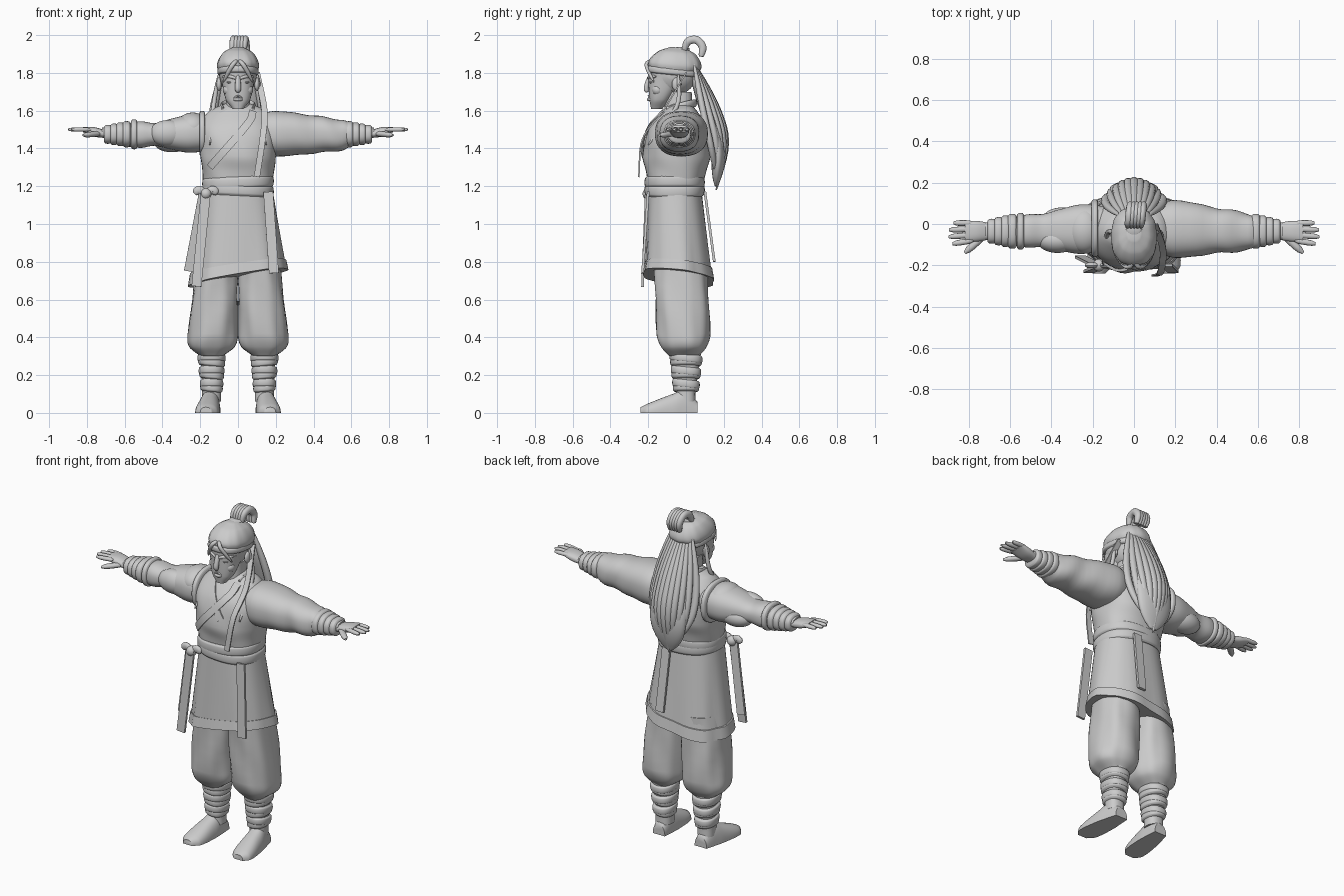
import bpy
import bmesh
from math import sin, cos, pi, radians, copysign
from mathutils import Vector
from mathutils.bvhtree import BVHTree

default_cube = bpy.data.objects.get("Cube")
if default_cube:
    bpy.data.objects.remove(default_cube, do_unlink=True)

colour = (.6, .6, .6, 1)
grey = bpy.data.materials.new("light grey")
grey.use_nodes = True
grey.diffuse_color = colour
grey.node_tree.nodes["Principled BSDF"].inputs["Base Color"].default_value = colour
SIDES = {"left": 1, "right": -1}
SIDEWAYS, FORWARD, UPRIGHT = Vector((1, 0, 0)), Vector((0, 1, 0)), Vector((0, 0, 1))


# ---- helpers ----
def skin(name, rings, side=1):
    """Join rings of points into a closed, smooth shaded surface."""
    bm = bmesh.new()
    loops = [[bm.verts.new((side * point.x, point.y, point.z)) for point in ring] for ring in rings]
    for lower, upper in zip(loops, loops[1:]):
        for i in range(len(lower)):
            bm.faces.new((lower[i - 1], lower[i], upper[i], upper[i - 1]))
    bm.faces.new(loops[0])
    bm.faces.new(loops[-1])
    bmesh.ops.recalc_face_normals(bm, faces=bm.faces)
    mesh = bpy.data.meshes.new(name)
    bm.to_mesh(mesh)
    bm.free()
    mesh.materials.append(grey)
    mesh.shade_smooth()
    mesh.set_sharp_from_angle(angle=radians(50))
    bpy.context.collection.objects.link(bpy.data.objects.new(name, mesh))
    return mesh


def resample(keys, steps=6):
    """Smooth curve through keys; the first value of each key is the parameter."""
    keys = [Vector(key) for key in keys]
    last = len(keys) - 1

    def slope(i):
        before, after = keys[max(i - 1, 0)], keys[min(i + 1, last)]
        return (after - before) / (after[0] - before[0])

    result = []
    for i in range(last):
        start, end = keys[i], keys[i + 1]
        span = end[0] - start[0]
        for k in range(steps):
            t = k / steps
            rest = 1 - t
            value = start.lerp(end, t * t * (1 + rest + rest))
            value += span * t * rest * (slope(i) * rest - slope(i + 1) * t)
            value[0] = start[0] + span * t
            result.append(value)
    return result + [keys[last]]


def loft(name, axis, keys, centre, drift=(0, 0), side=1, power=.85, fold=None, warp=None):
    """Oval sections along an axis; key = position and two radii. The centre drifts to the end."""
    u, v = [i for i in range(3) if i != axis]
    begin, finish = keys[0][0], keys[-1][0]
    rings, count = [], 48
    for t, radius_u, radius_v in resample(keys):
        along = (t - begin) / (finish - begin)
        ring = []
        for i in range(count):
            angle = 2 * pi * i / count
            c, s = cos(angle), sin(angle)
            grow = 1 + (fold(t, angle) if fold else 0)
            point = Vector((t, t, t))
            point[u] = centre[0] + drift[0] * along + radius_u * grow * copysign(abs(c) ** power, c)
            point[v] = centre[1] + drift[1] * along + radius_v * grow * copysign(abs(s) ** power, s)
            ring.append(warp(point) if warp else point)
        rings.append(ring)
    return skin(name, rings, side)


def sweep(name, points, wide, thick, across=SIDEWAYS, side=1, count=10, tip=0):
    """Tube through points, thinned towards both ends by tip. A count of 4 makes a ribbon."""
    path = resample([(i, *point) for i, point in enumerate(points)])
    last = len(path) - 1
    turn, corner = (pi / 4, 2 ** .5) if count == 4 else (0, 1)
    rings = []
    for i, sample in enumerate(path):
        tangent = (path[min(i + 1, last)] - path[max(i - 1, 0)]).yzw
        normal = tangent.cross(across).normalized()
        flat = normal.cross(tangent).normalized()
        size = corner * (1 - tip * (2 * i / last - 1) ** 4)
        angles = [2 * pi * k / count + turn for k in range(count)]
        rings.append([sample.yzw + size * (flat * wide * cos(a) + normal * thick * sin(a)) for a in angles])
    skin(name, rings, side)


def blob(name, centre, size, side=1):
    """Ellipsoid made of oval rings."""
    x, y, z = centre
    wide, deep, tall = size
    angles = [pi * (i + .2) / 8 for i in range(8)] + [pi * .98]
    keys = [(x - wide * cos(a), deep * sin(a), tall * sin(a)) for a in angles]
    loft(name, 0, keys, (y, z), side=side, power=1)


def band(name, axis, at, half, radii, centre, side=1, warp=None):
    """Thin bulging wrap around a limb or the waist."""
    keys = []
    for place, bulge in ((-1, 0), (-.6, 1), (.6, 1), (1, 0)):
        keys.append((at + place * half, *[radius + bulge * .008 for radius in radii]))
    loft(name, axis, keys, centre, side=side, warp=warp)


def tilt(amount, axis):
    return lambda p: Vector((p.x, p.y, p.z + amount * p[axis]))


# ---- robe body ----
torso = loft("robe_torso", 2, [(1.18, .18, .14), (1.28, .19, .16), (1.36, .2, .18), (1.5, .21, .16),
                               (1.6, .15, .09), (1.64, .06, .05)], (0, -.06), (0, .03),
             fold=lambda z, a: .012 * sin(5 * a + 30 * z))
surface = BVHTree.FromPolygons([v.co for v in torso.vertices], [p.vertices[:] for p in torso.polygons])


def lapel(name, points, lift):
    """Cloth strip laid on the chest through points of x and z."""
    path = resample([(i, *point) for i, point in enumerate(points)], 12)
    rings = []
    for i, (_, x, z) in enumerate(path):
        along = path[min(i + 1, len(path) - 1)] - path[max(i - 1, 0)]
        across = Vector((-along[2], 0, along[1])).normalized()
        front, back = [], []
        for k in range(-2, 3):
            point = Vector((x, -1, z)) + across * .01 * k
            hit = surface.ray_cast(point, FORWARD)[0]
            point.y = hit.y if hit else -.1
            front.append(point - FORWARD * lift)
            back.append(point + FORWARD * .01)
        rings.append(front + back[::-1])
    skin(name, rings)


lapel("inner_lapel", [(-.08, 1.6), (-.05, 1.54), (.04, 1.41)], .007)
lapel("outer_lapel", [(.08, 1.6), (.05, 1.53), (-.15, 1.3)], .014)
sweep("collar", [(-.08, -.1, 1.6), (-.08, 0, 1.63), (0, .05, 1.64), (.08, 0, 1.63), (.08, -.1, 1.6)],
      .02, .008, UPRIGHT)

# ---- skirt, hem and sash ----
def slanted_hem(p):
    return p + UPRIGHT * (1.2 - p.z) * (.35 * p.x - .25 * p.y)


def skirt_fold(z, a):
    return .05 * (1.2 - z) * (sin(6 * a + 1) + .5 * sin(11 * a))


loft("skirt", 2, [(.72, .25, .18), (1.2, .18, .14)], (0, -.04), (0, -.02), fold=skirt_fold, warp=slanted_hem)
loft("skirt_hem", 2, [(.71, .26, .19), (.77, .25, .18)], (0, -.04), fold=skirt_fold, warp=slanted_hem)
band("sash_upper", 2, 1.22, .03, (.18, .15), (0, -.06), warp=tilt(.04, 0))
band("sash_lower", 2, 1.18, .03, (.18, .15), (0, -.06), warp=tilt(-.05, 0))
knot = Vector((-.17, -.2, 1.16))
blob("sash_knot", knot, (.03, .03, .03))
for way in SIDES.values():
    loop = knot + SIDEWAYS * way * .06
    sweep("sash_bow", [knot, knot.lerp(loop, .6) + UPRIGHT * .02, loop], .022, .014, UPRIGHT, tip=.5)
for name, top, end in (("outer", (-.18, -.2, 1.17), (-.26, -.16, .75)),
                       ("front", (-.17, -.21, 1.17), (-.22, -.23, .67)),
                       ("left", (.16, -.2, 1.17), (.19, -.23, .74)),
                       ("back", (.06, .1, 1.17), (.07, .15, .8))):
    sweep(name + "_sash_tail", [top, end], .026, .007, count=4)

# ---- legs and shoes ----
def trouser_fold(z, a):
    return .025 * sin(4 * a + 18 * z) + .012 * sin(9 * a)


def flat_sole(p):
    return Vector((p.x, p.y, max(p.z, 0)))


for label, side in SIDES.items():
    loft(label + "_trouser", 2, [(.3, .06, .08), (.35, .12, .12), (.42, .13, .14), (.8, .11, .14)],
         (.14, -.01), (-.03, -.02), side, fold=trouser_fold)
    loft(label + "_calf", 2, [(.06, .05, .05), (.12, .05, .05), (.32, .06, .08)], (.14, 0), side=side)
    for i in range(6):
        radius = .05 + .003 * i
        band(label + "_leg_wrap", 2, .12 + .034 * i, .022, (radius, radius * 1.2), (.14, 0), side,
             tilt((-1) ** i * .1, i % 2))
    loft(label + "_shoe", 1, [(-.24, .03, .03), (-.2, .06, .05), (-.07, .06, .1), (0, .05, .12), (.06, .04, .06)],
         (.17, 0), (-.03, 0), side, warp=flat_sole)

# ---- arms ----
def sleeve_fold(x, a):
    return .15 * max(0, x - .2) * sin(42 * x + 2 * sin(a))


shoulder, slant, wrist = (-.02, 1.48), (-.02, -.01), (-.035, 1.475)
loft("left_sleeve", 0, [(.1, .11, .1), (.2, .14, .12), (.4, .11, .1), (.55, .09, .08), (.6, .07, .06)],
     shoulder, slant, fold=sleeve_fold)
loft("right_arm", 0, [(.1, .1, .08), (.25, .12, .1), (.36, .1, .08), (.44, .08, .06), (.52, .08, .07),
                      (.7, .04, .04)], shoulder, slant, -1)
for name, centre, size in (("deltoid", (.24, -.03, 1.51), (.09, .11, .08)),
                           ("biceps", (.37, -.08, 1.48), (.1, .06, .07)),
                           ("triceps", (.35, .01, 1.44), (.1, .07, .06))):
    blob("right_" + name, centre, size, -1)
band("armhole_edge", 0, .19, .015, (.13, .11), shoulder, -1)
band("right_bracer_cuff", 0, .55, .016, (.08, .07), wrist, -1)
for label, side in SIDES.items():
    loft(label + "_wrist", 0, [(.56, .07, .05), (.72, .04, .025)], wrist, (0, .01), side)
    for i in range(4):
        radius = .075 - .008 * i
        band(label + "_forearm_wrap", 0, .59 + .033 * i, .02, (radius, radius * .8), wrist, side)
    loft(label + "_palm", 0, [(.7, .04, .02), (.76, .05, .025), (.82, .05, .014)], wrist, (0, .025), side)
    for i in range(4):
        y = .028 * i - .08
        reach = .9 - .01 * (i - 1.4) ** 2
        sweep(label + "_finger", [(.78, y, 1.5), (reach, y * 1.2, 1.5)], .014, .012, FORWARD, side, tip=.5)
    sweep(label + "_thumb", [(.72, -.05, 1.48), (.82, -.14, 1.47)], .018, .015, FORWARD, side, tip=.6)

# ---- head and face ----
loft("neck", 2, [(1.52, .07, .08), (1.7, .06, .07)], (0, -.04))
blob("skull", (0, -.07, 1.8), (.1, .13, .12))
loft("jaw", 2, [(1.61, .03, .03), (1.66, .065, .055), (1.78, .09, .1)], (0, -.155), (0, .055))
sweep("nose", [(0, -.19, 1.79), (0, -.21, 1.72), (0, -.2, 1.7)], .015, .014, tip=.5)
sweep("lips", [(-.03, -.18, 1.66), (0, -.2, 1.66), (.03, -.18, 1.66)], .009, .007, UPRIGHT, tip=.6)
for label, side in SIDES.items():
    for name, centre, size in (("eye", (.04, -.18, 1.75), (.02, .014, .007)),
                               ("cheek", (.05, -.15, 1.71), (.03, .03, .03)),
                               ("ear", (.1, -.05, 1.74), (.014, .025, .035))):
        blob(label + "_" + name, centre, size, side)
    sweep(label + "_brow", [(.01, -.2, 1.77), (.04, -.19, 1.78), (.08, -.16, 1.78)], .009, .008, UPRIGHT, side,
          tip=.5)
    sweep(label + "_moustache", [(0, -.2, 1.68), (.04, -.17, 1.65)], .006, .008, UPRIGHT, side, tip=.5)

# ---- hair ----
loft("hair_cap", 2, [(1.79, .1, .12), (1.84, .11, .14), (1.9, .08, .1), (1.93, .03, .04)], (0, -.07), (0, .03),
     fold=lambda z, a: .012 * sin(12 * a + 25 * z), warp=tilt(-.1, 1))
band("headband", 2, 1.8, .018, (.1, .13), (0, -.07), warp=tilt(-.1, 1))
band("topknot_tie", 2, 1.92, .016, (.03, .03), (0, -.02))
for i in range(-2, 3):
    # each strand curls back over the crown
    arc = [.3 * pi * k for k in range(5)]
    sweep("topknot_strand", [((i + .3 * a) * .016, .04 - .05 * cos(a), 1.92 + .057 * sin(a)) for a in arc],
          .018, .022, tip=.4)
sweep("long_hair_core", [(0, .03, 1.82), (0, .12, 1.58), (0, .17, 1.4), (0, .16, 1.2)], .12, .04, count=24, tip=.8)
for i in range(-5, 6):
    s = i / 5
    back = .08 * (1 - s * s)
    sweep("long_hair_strand", [(.07 * s, .04, 1.86), (.13 * s, .09 + back, 1.6), (.13 * s, .13 + back, 1.42),
                               (.05 * s, .16, 1.18 + .08 * abs(s))], .022, .018, tip=.8)
for label, side in SIDES.items():
    sweep(label + "_forelock", [(0, -.18, 1.87), (.03, -.21, 1.84), (.08, -.17, 1.75)], .012, .01, side=side, tip=.8)
    sweep(label + "_side_lock", [(.1, -.04, 1.8), (.13, -.05, 1.62), (.15, -.2, 1.42)], .012, .012, side=side, tip=.7)
sweep("headband_tail", [(.1, 0, 1.8), (.14, -.12, 1.6), (.13, -.23, 1.45), (.1, -.25, 1.25)], .016, .004, count=4)
